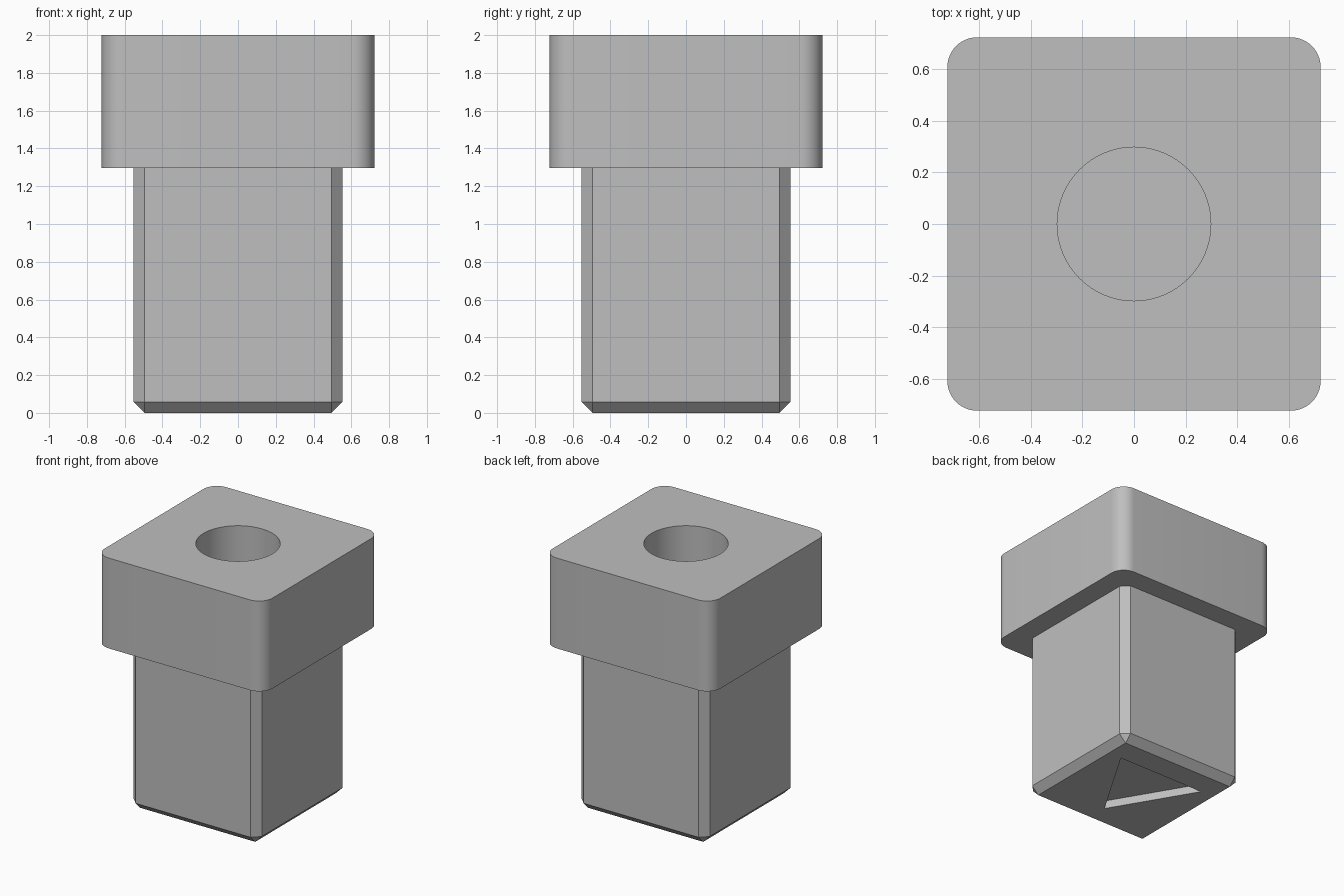
import bpy
import bmesh
from math import radians

if "Cube" in bpy.data.objects:
    bpy.data.objects.remove(bpy.data.objects["Cube"], do_unlink=True)

HEAD_HALF, HEAD_BASE, TOP = 0.722, 1.297, 2.0
SHAFT_HALF, CHAMFER = 0.552, 0.057
HOLE_RADIUS, HOLE_DEPTH = 0.297, 0.66
RECESS_DEPTH = 0.063

grey = bpy.data.materials.new("light grey")
grey.use_nodes = True
colour = (0.52, 0.52, 0.52, 1)
grey.diffuse_color = colour
grey.node_tree.nodes["Principled BSDF"].inputs["Base Color"].default_value = colour


def make_object(name, bm):
    bmesh.ops.recalc_face_normals(bm, faces=bm.faces)
    mesh = bpy.data.meshes.new(name)
    bm.to_mesh(mesh)
    bm.free()
    mesh.materials.append(grey)
    obj = bpy.data.objects.new(name, mesh)
    bpy.context.collection.objects.link(obj)
    return obj


def block(name, half, z0, z1, bevel, segments, bevel_bottom):
    """Square block with bevelled upright edges, optionally the bottom too."""
    bm = bmesh.new()
    bmesh.ops.create_cube(bm, size=2)
    for v in bm.verts:
        v.co = (v.co.x * half, v.co.y * half, z1 if v.co.z > 0 else z0)
    edges = []
    for e in bm.edges:
        a, b = (v.co.z for v in e.verts)
        if a != b or (bevel_bottom and a < (z0 + z1) / 2):
            edges.append(e)
    bmesh.ops.bevel(bm, geom=edges, offset=bevel, segments=segments,
                    profile=0.5, affect='EDGES')
    return make_object(name, bm)


def prism(name, bm, outline_face, height):
    """Extrude a flat outline upwards."""
    ext = bmesh.ops.extrude_face_region(bm, geom=[outline_face])
    top = [g for g in ext["geom"] if isinstance(g, bmesh.types.BMVert)]
    bmesh.ops.translate(bm, verts=top, vec=(0, 0, height))
    return make_object(name, bm)


def activate(obj):
    bpy.ops.object.select_all(action='DESELECT')
    obj.select_set(True)
    bpy.context.view_layer.objects.active = obj


def cut(obj, cutter):
    cutter.hide_render = True
    activate(obj)
    mod = obj.modifiers.new("cut", 'BOOLEAN')
    mod.operation = 'DIFFERENCE'
    mod.solver = 'EXACT'
    mod.object = cutter
    bpy.ops.object.modifier_apply(modifier=mod.name)
    bpy.data.objects.remove(cutter, do_unlink=True)


# Head: rounded square block with a round blind hole in the top
head = block("head", HEAD_HALF, HEAD_BASE, TOP, 0.115, 12, False)
bm = bmesh.new()
ring = bmesh.ops.create_circle(bm, cap_ends=True, radius=HOLE_RADIUS, segments=96)
bmesh.ops.translate(bm, verts=ring["verts"], vec=(0, 0, TOP - HOLE_DEPTH))
bm.faces.ensure_lookup_table()
cut(head, prism("hole_cutter", bm, bm.faces[0], HOLE_DEPTH + 0.1))

# Shaft: chamfered square post with a shallow triangular recess underneath
shaft = block("shaft", SHAFT_HALF, 0, HEAD_BASE, CHAMFER, 1, True)
bm = bmesh.new()
corners = [(-0.38, 0.305), (0.38, 0.305), (0, -0.335)]
face = bm.faces.new([bm.verts.new((x, y, -0.1)) for x, y in corners])
cut(shaft, prism("recess_cutter", bm, face, 0.1 + RECESS_DEPTH))

# Smooth the round surfaces, keep the flat edges crisp
for part in (head, shaft):
    activate(part)
    bpy.ops.object.shade_smooth_by_angle(angle=radians(25))
